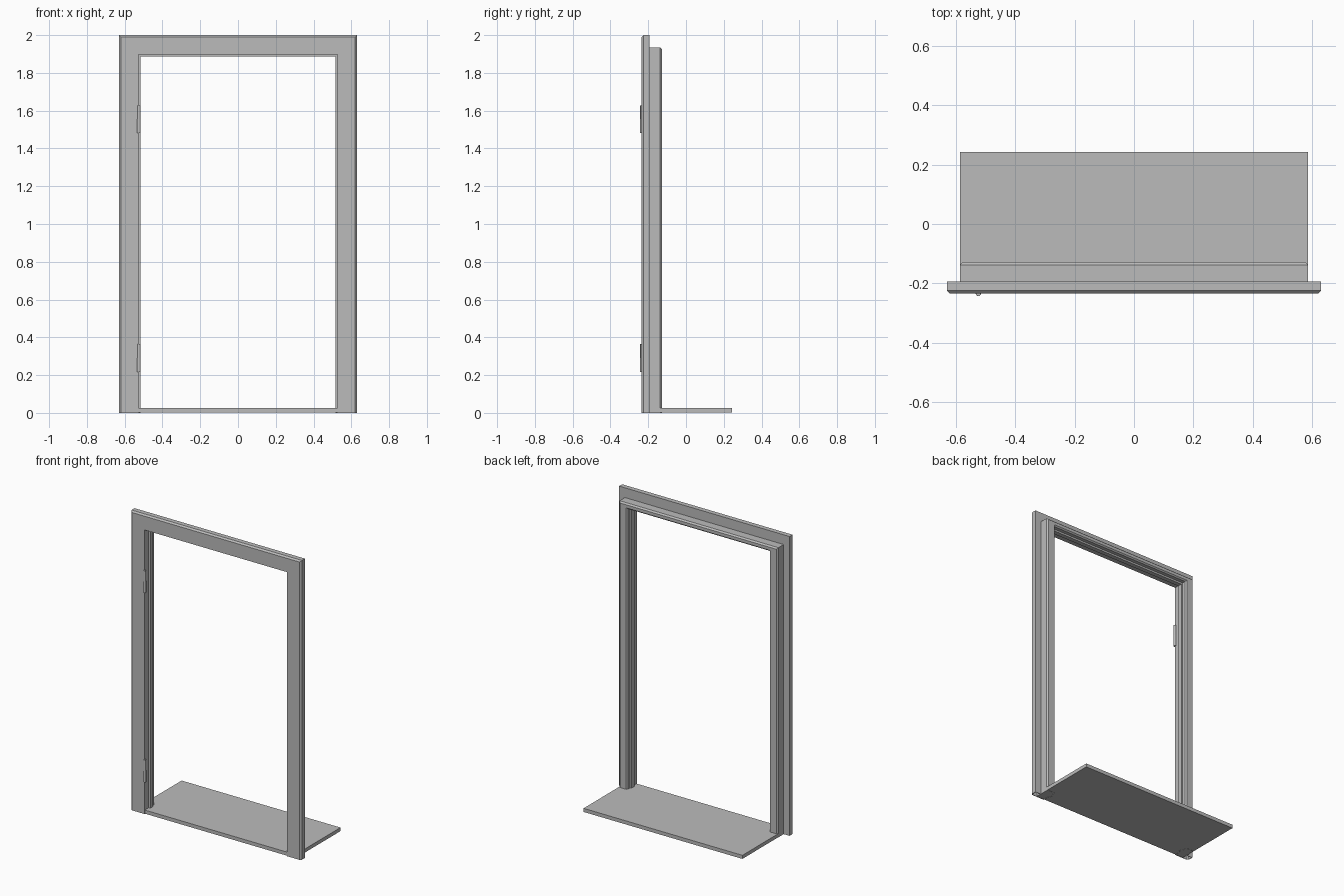
import bpy
import bmesh
from math import radians

cube = bpy.data.objects.get("Cube")
if cube:
    bpy.data.objects.remove(cube, do_unlink=True)

grey = bpy.data.materials.new("painted_grey")
grey.use_nodes = True
COLOUR = (0.5, 0.5, 0.5, 1)
grey.diffuse_color = COLOUR
grey.node_tree.nodes["Principled BSDF"].inputs["Base Color"].default_value = COLOUR


def finish(name, bm):
    bmesh.ops.recalc_face_normals(bm, faces=bm.faces)
    mesh = bpy.data.meshes.new(name)
    bm.to_mesh(mesh)
    bm.free()
    mesh.materials.append(grey)
    obj = bpy.data.objects.new(name, mesh)
    bpy.context.collection.objects.link(obj)
    return obj


# Frame section: half width, height of the head, depth
SECTION = [
    (0.62, 1.99, -0.235), (0.63, 2.0, -0.225), (0.63, 2.0, -0.193),
    (0.587, 1.935, -0.193), (0.587, 1.935, -0.138), (0.578, 1.926, -0.128),
    (0.533, 1.906, -0.128), (0.525, 1.898, -0.136), (0.525, 1.898, -0.160),
    (0.515, 1.886, -0.160), (0.515, 1.886, -0.190), (0.527, 1.898, -0.190),
    (0.527, 1.898, -0.235),
]


# Door frame: section swept up one side, over the head and down the other
def build_frame():
    bm = bmesh.new()
    rings = []
    for side, at_top in ((-1, 0), (-1, 1), (1, 1), (1, 0)):
        rings.append([bm.verts.new((side * x, y, z * at_top)) for x, z, y in SECTION])
    n = len(SECTION)
    for a, b in zip(rings, rings[1:]):
        for i in range(n):
            j = (i + 1) % n
            bm.faces.new((a[i], a[j], b[j], b[i]))
    frame = finish("door_frame", bm)
    # Folded sheet, open at the feet
    sheet = frame.modifiers.new("sheet", 'SOLIDIFY')
    sheet.thickness = 0.004
    sheet.offset = -1


build_frame()


# Threshold plate
def build_box(name, low, high):
    bm = bmesh.new()
    bmesh.ops.create_cube(bm, size=1)
    for v in bm.verts:
        v.co = [lo if c < 0 else hi for c, lo, hi in zip(v.co, low, high)]
    return finish(name, bm)


build_box("threshold", (-0.587, -0.231, 0.001), (0.587, 0.243, 0.025))


# Hinges: two stacked knuckles each
def build_knuckle(name, x, z, height, radius):
    bm = bmesh.new()
    bmesh.ops.create_cone(bm, cap_ends=True, segments=16, radius1=radius,
                          radius2=radius, depth=height)
    bmesh.ops.translate(bm, vec=(x, -0.234, z), verts=bm.verts)
    obj = finish(name, bm)
    bpy.context.view_layer.objects.active = obj
    obj.select_set(True)
    bpy.ops.object.shade_smooth_by_angle(angle=radians(35))
    obj.select_set(False)


for label, middle in (("lower", 0.29), ("upper", 1.555)):
    build_knuckle(label + "_hinge_bottom_knuckle", -0.525, middle - 0.037, 0.074, 0.009)
    build_knuckle(label + "_hinge_top_knuckle", -0.525, middle + 0.037, 0.073, 0.0085)
